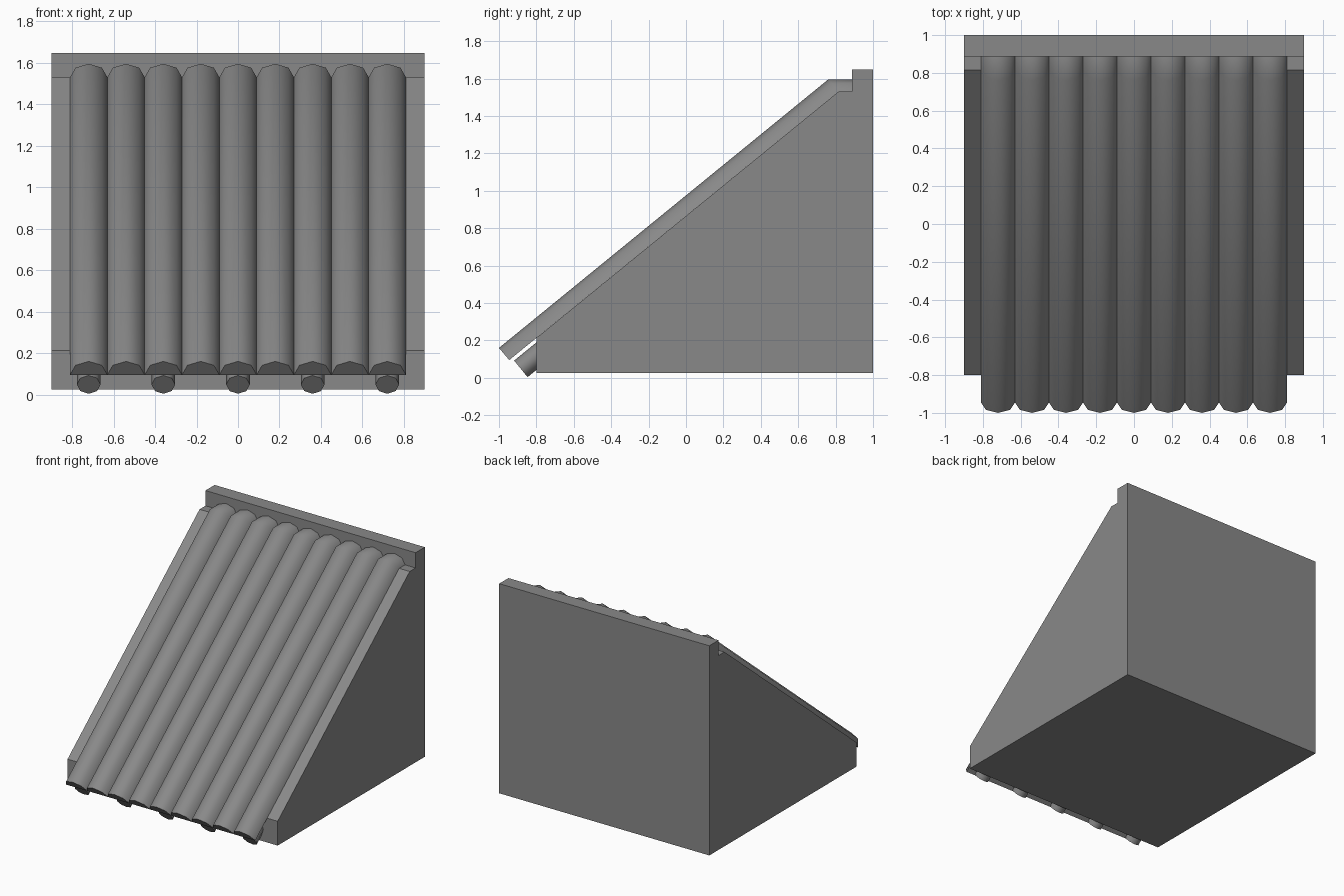
import bpy, bmesh, math
from mathutils import Vector

cube = bpy.data.objects.get("Cube")
if cube:
    bpy.data.objects.remove(cube)

grey = bpy.data.materials.new("grey")
grey.use_nodes = True
GREY = (0.25, 0.25, 0.25, 1)
grey.diffuse_color = GREY
grey.node_tree.nodes["Principled BSDF"].inputs["Base Color"].default_value = GREY


def loft(name, rings, smooth):
    """Join equal rings of points into a closed solid."""
    bm = bmesh.new()
    loops = [[bm.verts.new(p) for p in ring] for ring in rings]
    n = len(loops[0])
    for a, b in zip(loops, loops[1:]):
        for i in range(n):
            j = (i + 1) % n
            bm.faces.new((a[i], a[j], b[j], b[i]))
    bm.faces.new(loops[0])
    bm.faces.new(loops[-1])
    bmesh.ops.recalc_face_normals(bm, faces=bm.faces)
    mesh = bpy.data.meshes.new(name)
    bm.to_mesh(mesh)
    bm.free()
    mesh.materials.append(grey)
    obj = bpy.data.objects.new(name, mesh)
    bpy.context.collection.objects.link(obj)
    if smooth:
        bpy.ops.object.select_all(action="DESELECT")
        obj.select_set(True)
        bpy.context.view_layer.objects.active = obj
        bpy.ops.object.shade_smooth_by_angle(angle=math.radians(50))
    return obj


# Wedge body with the raised ridge wall at the back
side = [(-0.8, 0.025), (1, 0.025), (1, 1.648), (0.887, 1.648),
        (0.887, 1.53), (0.815, 1.53), (-0.8, 0.213)]
loft("wedge_body", [[(x, y, z) for y, z in side] for x in (-0.9, 0.9)], False)

# Roof tiles: half octagons running up the slope, then level into the ridge
stations = [((-0.945, 0.095), (-1.0, 0.16)),
            ((0.815, 1.53), (0.76, 1.595)),
            ((0.89, 1.53), (0.89, 1.595))]
arc = [i * math.pi / 4 for i in range(5)]
for k in range(9):
    cx = -0.72 + 0.18 * k
    rings = []
    for low, high in stations:
        low, high = Vector((cx, *low)), Vector((cx, *high))
        rings.append([low + (high - low) * math.sin(a)
                      + Vector((0.09 * math.cos(a), 0, 0)) for a in arc])
    loft(f"roof_tile_{k + 1}", rings, True)

# Round rafter ends poking out under the eaves
slope = math.atan2(1.435, 1.76)
along = Vector((0, math.cos(slope), math.sin(slope)))
up = Vector((0, -math.sin(slope), math.cos(slope)))
for k in range(5):
    start = Vector((-0.72 + 0.36 * k, -0.883, 0.048))
    rings = [[start + along * d + 0.057 * (up * math.cos(a)
              + Vector((math.sin(a), 0, 0)))
              for a in (i * math.pi / 4 for i in range(8))]
             for d in (0, 0.2)]
    loft(f"rafter_end_{k + 1}", rings, True)
